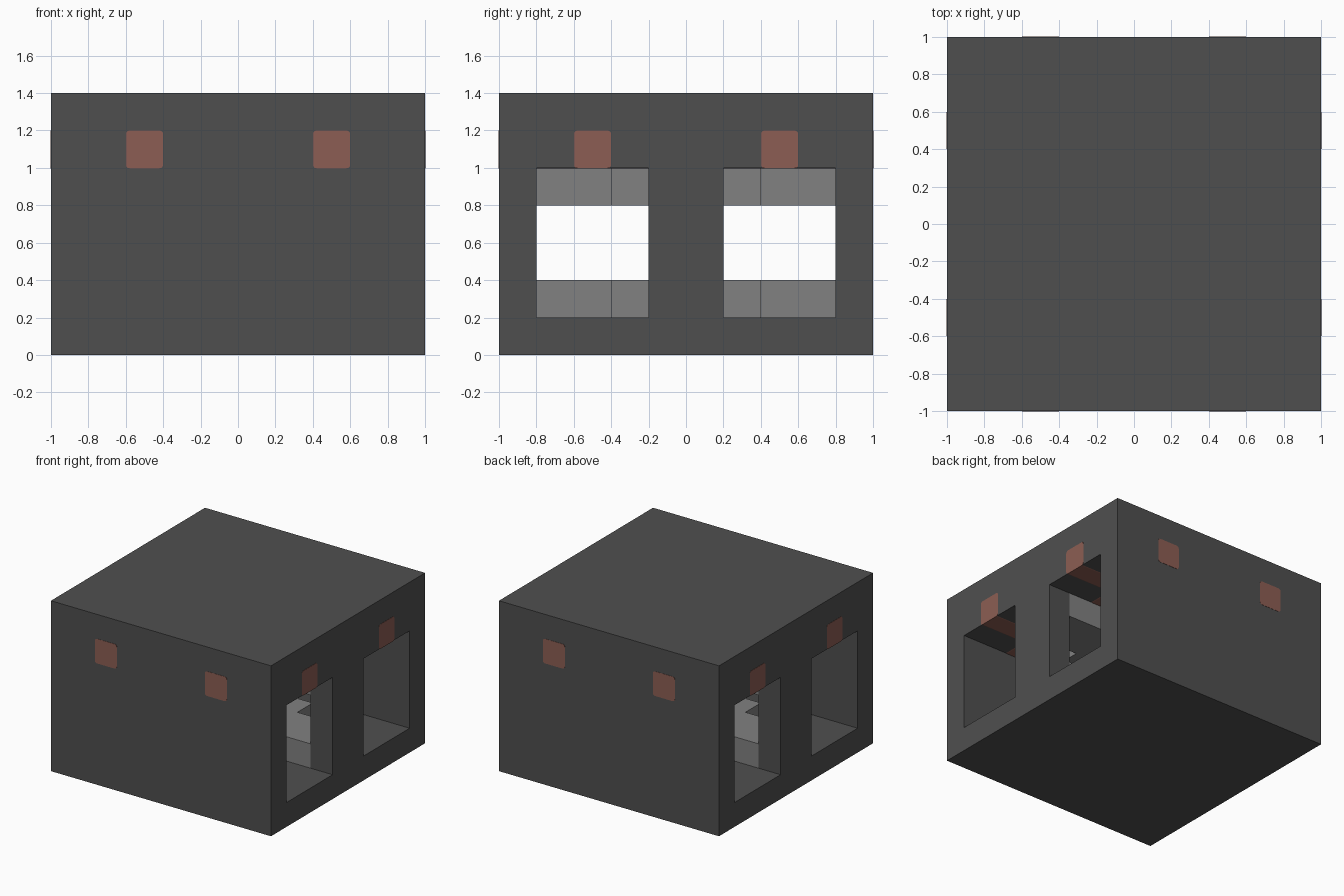
import bpy, bmesh

if "Cube" in bpy.data.objects:
    bpy.data.objects.remove(bpy.data.objects["Cube"], do_unlink=True)


def material(name, color):
    m = bpy.data.materials.new(name)
    m.use_nodes = True
    m.diffuse_color = (*color, 1)
    m.node_tree.nodes["Principled BSDF"].inputs["Base Color"].default_value = (*color, 1)
    return m


dark_stone = material("dark stone", (0.078, 0.078, 0.078))
light_stone = material("light stone", (0.22, 0.22, 0.22))
rust = material("rusty red", (0.265, 0.111, 0.087))


def prism(name, outline, z0, z1, mat):
    """Extrude a plan outline from z0 up to z1."""
    bm = bmesh.new()
    base = bm.faces.new([bm.verts.new((x, y, z0)) for x, y in outline])
    top = bmesh.ops.extrude_face_region(bm, geom=[base])["geom"]
    bmesh.ops.translate(bm, vec=(0, 0, z1 - z0),
                        verts=[v for v in top if isinstance(v, bmesh.types.BMVert)])
    bmesh.ops.recalc_face_normals(bm, faces=bm.faces)
    mesh = bpy.data.meshes.new(name)
    bm.to_mesh(mesh)
    bm.free()
    obj = bpy.data.objects.new(name, mesh)
    mesh.materials.append(mat)
    bpy.context.collection.objects.link(obj)
    return obj


# Outer shell, hollowed by one cutter holding the room and its four windows
shell = prism("shell", [(-1, -1), (1, -1), (1, 1), (-1, 1)], 0, 1.4, dark_stone)
half = [(1.1, -0.8), (1.1, -0.2), (0.8, -0.2), (0.8, 0.2), (1.1, 0.2), (1.1, 0.8)]
cutter = prism("room_cutter", half + [(-x, -y) for x, y in half], 0.2, 1.0, dark_stone)
cutter.hide_render = True
hollow = shell.modifiers.new("hollow", 'BOOLEAN')
hollow.operation = 'DIFFERENCE'
hollow.solver = 'EXACT'
hollow.object = cutter
bpy.context.view_layer.objects.active = shell
bpy.ops.object.modifier_apply(modifier=hollow.name)
bpy.data.objects.remove(cutter, do_unlink=True)

# Stepped cross platforms on the floor and under the ceiling
corner = [(0.8, 0.2), (0.4, 0.2), (0.4, 0.4), (0.2, 0.4), (0.2, 0.8)]
cross = []
for _ in range(4):
    cross += corner
    corner = [(-y, x) for x, y in corner]
prism("floor_cross", cross, 0.2, 0.4, light_stone)
prism("ceiling_cross", cross, 0.8, 1.0, light_stone)


# Embedded bars with rounded long edges, ends just proud of the walls
def bar(name, center, size, axis):
    bm = bmesh.new()
    bmesh.ops.create_cube(bm, size=1)
    bmesh.ops.scale(bm, vec=size, verts=bm.verts)
    long_edges = [e for e in bm.edges
                  if abs(e.verts[0].co[axis] - e.verts[1].co[axis]) > 1]
    bmesh.ops.bevel(bm, geom=long_edges, offset=0.02, segments=3,
                    profile=0.5, affect='EDGES')
    bmesh.ops.translate(bm, vec=center, verts=bm.verts)
    mesh = bpy.data.meshes.new(name)
    bm.to_mesh(mesh)
    bm.free()
    mesh.materials.append(rust)
    bpy.context.collection.objects.link(bpy.data.objects.new(name, mesh))


for side, label in ((-0.5, "a"), (0.5, "b")):
    bar("cross_bar_" + label, (0, side, 1.099), (2.004, 0.2, 0.202), 0)
    bar("long_bar_" + label, (side, 0, 1.099), (0.2, 2.004, 0.202), 1)
